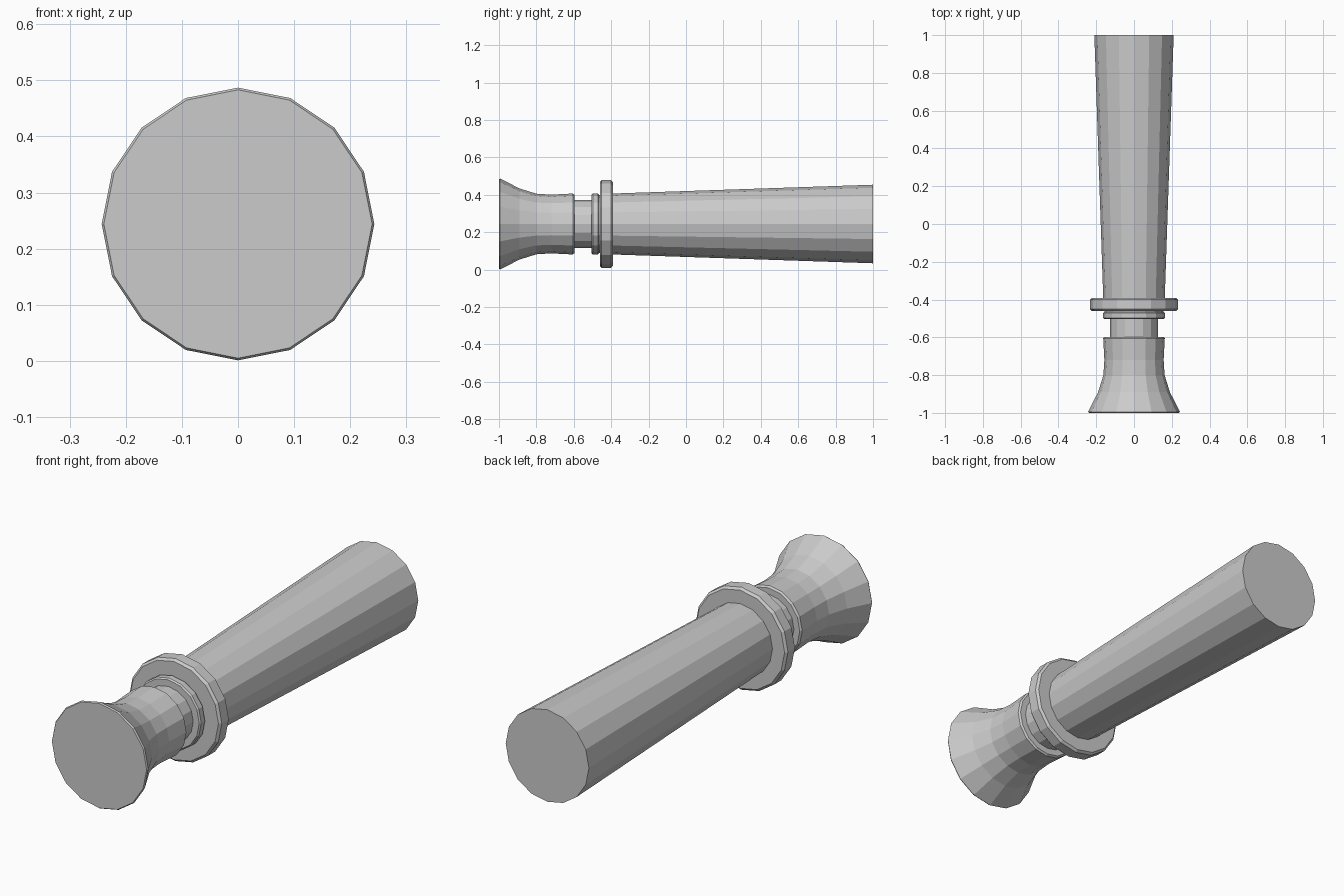
import bpy, bmesh
from math import cos, sin, tau

SIDES = 16
AXIS_Z = 0.244

old = bpy.data.objects.get("Cube")
if old:
    bpy.data.objects.remove(old, do_unlink=True)

grey = bpy.data.materials.new("plain_grey")
grey.use_nodes = True
grey.diffuse_color = (0.6, 0.6, 0.6, 1)
grey.node_tree.nodes["Principled BSDF"].inputs["Base Color"].default_value = (0.6, 0.6, 0.6, 1)


def turned_part(name, profile):
    """Turn a (y, radius) profile around the long axis and cap both ends."""
    bm = bmesh.new()
    rings = []
    for y, r in profile:
        angles = [tau * i / SIDES for i in range(SIDES)]
        rings.append([bm.verts.new((r * cos(a), y, AXIS_Z + r * sin(a))) for a in angles])
    for a, b in zip(rings, rings[1:]):
        for i in range(SIDES):
            j = (i + 1) % SIDES
            bm.faces.new((a[i], a[j], b[j], b[i]))
    bm.faces.new(rings[0])
    bm.faces.new(rings[-1])
    bmesh.ops.recalc_face_normals(bm, faces=bm.faces)
    mesh = bpy.data.meshes.new(name)
    bm.to_mesh(mesh)
    bm.free()
    mesh.materials.append(grey)
    obj = bpy.data.objects.new(name, mesh)
    bpy.context.collection.objects.link(obj)
    return obj


def chamfered(y0, y1, r, c):
    """Profile of a disc with chamfered rims."""
    return [(y0, r - c), (y0 + c, r), (y1 - c, r), (y1, r - c)]


# Flared front end with a thin rim
turned_part("flared_end", [(-1, 0.239), (-0.994, 0.243), (-0.89, 0.19), (-0.8, 0.162),
                           (-0.72, 0.157), (-0.605, 0.163), (-0.597, 0.156)])

# Narrow neck between the flared end and the collar
turned_part("neck", [(-0.61, 0.127), (-0.49, 0.127)])

# Small flange and wide collar
turned_part("flange", chamfered(-0.504, -0.465, 0.163, 0.006))
turned_part("flange_seat", [(-0.48, 0.155), (-0.44, 0.155)])
turned_part("collar", chamfered(-0.461, -0.391, 0.234, 0.01))

# Long tapered body, widening to the back
turned_part("tapered_body", [(-0.42, 0.162), (1, 0.21)])
